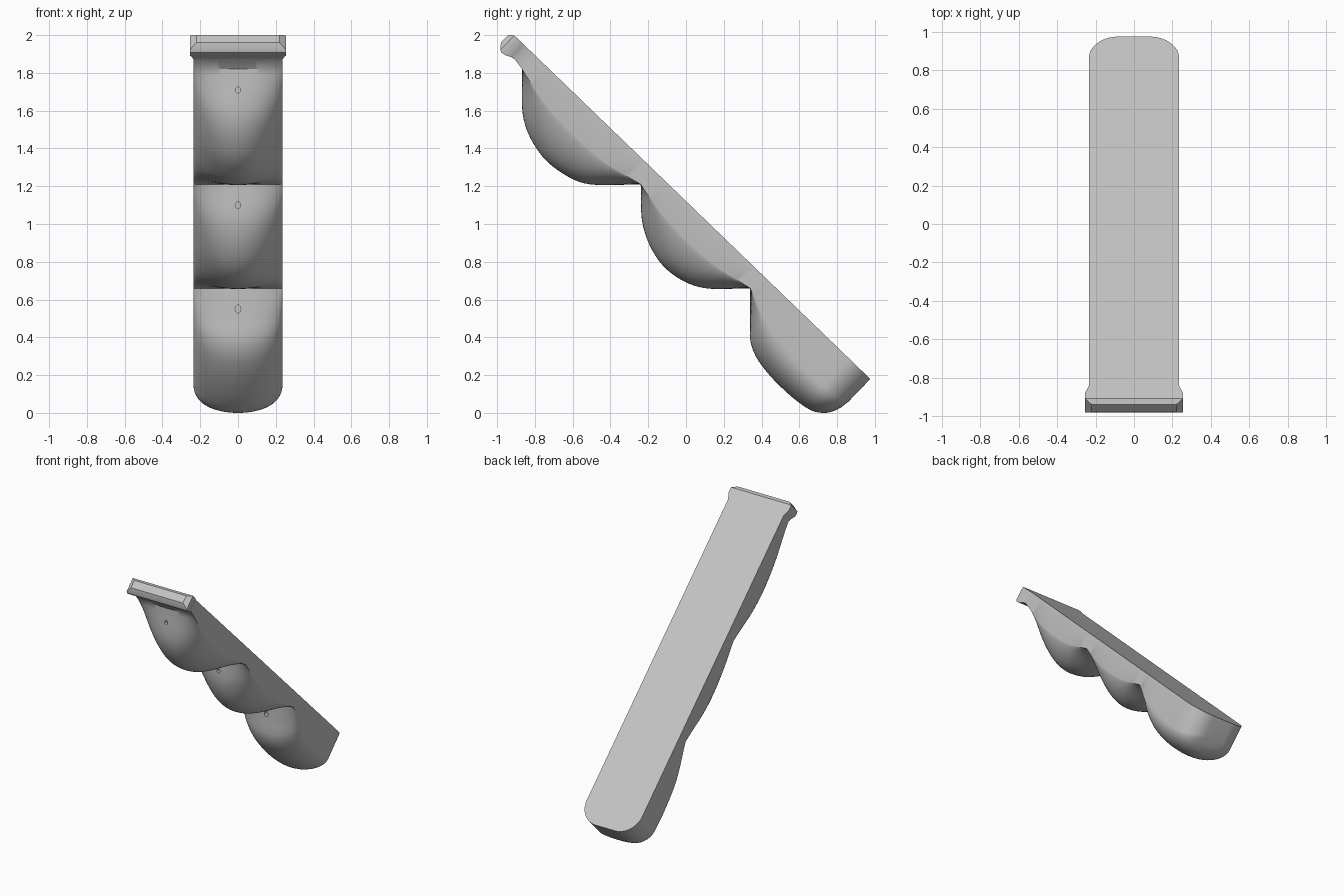
import bpy, bmesh, math
from mathutils import Matrix, Vector

if "Cube" in bpy.data.objects:
    bpy.data.objects.remove(bpy.data.objects["Cube"])

grey = bpy.data.materials.new("plain grey")
grey.use_nodes = True
GREY = (0.55, 0.55, 0.55, 1)
grey.diffuse_color = GREY
grey.node_tree.nodes["Principled BSDF"].inputs["Base Color"].default_value = GREY

# Slanted frame: s runs down the back plane, d is depth towards the front
ALONG = Vector((0, 0.7195, -0.6945))
DEPTH = Vector((0, -0.6945, -0.7195))
TOP = Vector((0, -0.9, 1.99))


def place(x, s, d):
    return TOP + Vector((x, 0, 0)) + ALONG * s + DEPTH * d


def smooth_value(pts, s):
    """Cubic interpolation through (s, value) points."""
    n = len(pts)

    def tangent(i):
        a, b = pts[max(i - 1, 0)], pts[min(i + 1, n - 1)]
        return (b[1] - a[1]) / (b[0] - a[0])
    i = 0
    while i < n - 2 and s > pts[i + 1][0]:
        i += 1
    (s0, v0), (s1, v1) = pts[i], pts[i + 1]
    h = s1 - s0
    t = (s - s0) / h
    return ((2*t**3 - 3*t**2 + 1) * v0 + (t**3 - 2*t**2 + t) * h * tangent(i)
            + (3*t**2 - 2*t**3) * v1 + (t**3 - t**2) * h * tangent(i + 1))


# Each bulge: centre ridge profile, side edge profile, roundness exponent
BULGES = [
    ([(.14, .10), (.331, .285), (.524, .356), (.694, .345), (.822, .29), (1.017, .103)],
     [(.14, .10), (.35, .148), (.58, .162), (.8, .15), (1.017, .103)], 1.6),
    ([(1.017, .103), (1.17, .247), (1.338, .321), (1.494, .324), (1.643, .262), (1.816, .096)],
     [(1.017, .103), (1.2, .138), (1.4, .15), (1.6, .138), (1.816, .096)], 1.6),
    ([(1.816, .096), (1.955, .24), (2.007, .295), (2.109, .341), (2.292, .359),
      (2.483, .341), (2.562, .293), (2.598, .225), (2.607, .166)],
     [(1.816, .096), (1.95, .147), (2.1, .18), (2.3, .2), (2.45, .2), (2.56, .19), (2.607, .166)], 1.05),
]
HALF, END, CORNER = 0.235, 2.607, 0.155

# Stations: (s, half width, back depth, edge depth, centre depth, exponent)
stations = [
    (-.037, .22, .02, .077, .077, 1), (-.012, .255, 0, .106, .106, 1),
    (0, .255, 0, .113, .113, 1), (.03, .255, 0, .108, .108, 1),
    (.055, .244, 0, .094, .094, 1), (.08, HALF, 0, .09, .09, 1),
]
for k, (ridge, edge, power) in enumerate(BULGES):
    s0, s1 = ridge[0][0], ridge[-1][0]
    steps = 36
    for i in range(0 if k == 0 else 1, steps + 1):
        t = i / steps
        if k == 2:
            t = math.sin(t * math.pi / 2)      # denser towards the rounded end
        s = s0 + (s1 - s0) * t
        over = max(0, s - (END - CORNER))
        w = HALF - CORNER + math.sqrt(max(0, CORNER**2 - over**2))
        stations.append((s, w, 0, smooth_value(edge, s), smooth_value(ridge, s), power))

# Body: one loft with the lip, three bulges and rounded lower end
SEG = 32
bm = bmesh.new()
rings = []
for s, w, back, edge, ridge, power in stations:
    ring = [bm.verts.new(place(w, s, back)), bm.verts.new(place(-w, s, back))]
    for j in range(SEG + 1):
        a = -math.pi / 2 + math.pi * j / SEG
        d = edge + (ridge - edge) * max(0, math.cos(a)) ** power
        ring.append(bm.verts.new(place(w * math.sin(a), s, d)))
    rings.append(ring)
for r0, r1 in zip(rings, rings[1:]):
    for j in range(len(r0)):
        m = (j + 1) % len(r0)
        bm.faces.new((r0[j], r0[m], r1[m], r1[j]))
bm.faces.new(rings[0])
bm.faces.new(rings[-1])
bmesh.ops.recalc_face_normals(bm, faces=bm.faces)
mesh = bpy.data.meshes.new("scalloped_body")
bm.to_mesh(mesh)
bm.free()
body = bpy.data.objects.new("scalloped_body", mesh)
bpy.context.collection.objects.link(body)
mesh.materials.append(grey)


def cut(name, matrix, size, round_hole):
    """Subtract a box or cylinder from the body."""
    c = bmesh.new()
    if round_hole:
        bmesh.ops.create_cone(c, cap_ends=True, segments=20, radius1=.5, radius2=.5, depth=1)
    else:
        bmesh.ops.create_cube(c, size=1)
    bmesh.ops.transform(c, matrix=matrix @ Matrix.Diagonal((*size, 1)), verts=c.verts)
    me = bpy.data.meshes.new(name)
    c.to_mesh(me)
    c.free()
    me.materials.append(grey)
    ob = bpy.data.objects.new(name, me)
    bpy.context.collection.objects.link(ob)
    ob.hide_render = True
    mod = body.modifiers.new(name, "BOOLEAN")
    mod.operation, mod.solver, mod.object = "DIFFERENCE", "EXACT", ob
    bpy.ops.object.modifier_apply(modifier=name)
    bpy.data.objects.remove(ob)


bpy.context.view_layer.objects.active = body
body.select_set(True)


def slanted(s, d):
    axes = Matrix((Vector((1, 0, 0)), ALONG, DEPTH)).transposed()
    return Matrix.Translation(place(0, s, d)) @ axes.to_4x4()


# Small front hole at the top of each bulge
for y, z, r in ((-.865, 1.71, .012), (-.235, 1.10, .013), (.34, .55, .015)):
    cut("front_hole", Matrix.Translation((0, y, z)) @ Matrix.Rotation(math.pi / 2, 4, 'X'),
        (2 * r, 2.8 * r, .12), True)

# Back slot with a small hole in its floor
cut("back_slot", slanted(2.222, 0), (.2, .085, .1), False)
cut("slot_hole", slanted(2.222, .06), (.028, .028, .08), True)

bpy.ops.object.shade_smooth_by_angle(angle=math.radians(32))
